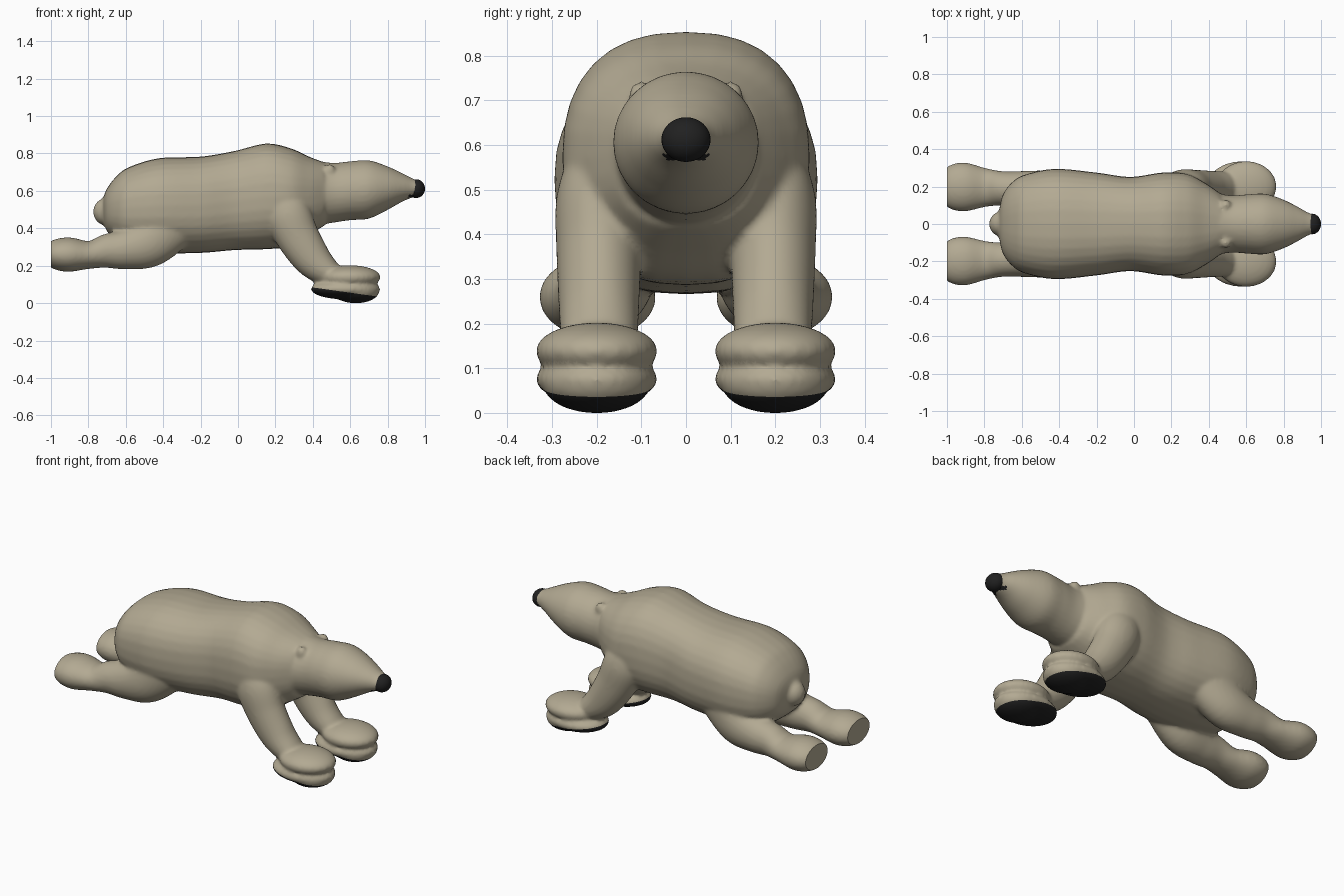
import bpy, bmesh, math
from mathutils import Vector

cube = bpy.data.objects.get("Cube")
if cube:
    bpy.data.objects.remove(cube, do_unlink=True)


def material(name, rgb, rough=0.8):
    m = bpy.data.materials.new(name)
    m.use_nodes = True
    m.diffuse_color = (*rgb, 1)
    shader = m.node_tree.nodes["Principled BSDF"]
    shader.inputs["Base Color"].default_value = (*rgb, 1)
    shader.inputs["Roughness"].default_value = rough
    return m


fur = material("warm grey fur", (0.45, 0.40, 0.29))
dark = material("black skin", (0.015, 0.015, 0.015))


def spline(rows, steps=6):
    """Smooth curve through rows of equal length."""
    rows = [Vector(r) for r in rows]
    out = []
    for i in range(len(rows) - 1):
        p0, p1, p2 = rows[max(i - 1, 0)], rows[i], rows[i + 1]
        p3 = rows[min(i + 2, len(rows) - 1)]
        for k in range(steps):
            t = k / steps
            out.append(0.5 * (2 * p1 + (p2 - p0) * t
                              + (2 * p0 - 5 * p1 + 4 * p2 - p3) * t * t
                              + (3 * p1 - p0 - 3 * p2 + p3) * t ** 3))
    return out + [rows[-1]]


def loft(bm, rows, power=2.0, upright=False, sides=32):
    """Closed tube; each row is x, y, z, half width, half height."""
    rows = spline(rows)
    rings = []
    for i, (x, y, z, w, h) in enumerate(rows):
        a, b = rows[max(i - 1, 0)], rows[min(i + 1, len(rows) - 1)]
        d = Vector((b[0] - a[0], 0, b[2] - a[2])).normalized()
        up = Vector((0, 0, 1)) if upright else Vector((-d.z, 0, d.x))
        ring = []
        for k in range(sides):
            t = 2 * math.pi * k / sides
            c, s = math.cos(t), math.sin(t)
            u = math.copysign(abs(c) ** (2 / power), c) * w
            v = math.copysign(abs(s) ** (2 / power), s) * h
            ring.append(bm.verts.new(Vector((x, y + u, z)) + up * v))
        rings.append(ring)
    for r, q in zip(rings, rings[1:]):
        for k in range(sides):
            n = (k + 1) % sides
            bm.faces.new((r[k], r[n], q[n], q[k]))
    bm.faces.new(rings[0][::-1])
    bm.faces.new(rings[-1])


def blob(bm, centre, size):
    ball = bmesh.ops.create_uvsphere(bm, u_segments=32, v_segments=20, radius=1)
    for v in ball["verts"]:
        v.co = Vector(centre) + Vector(a * b for a, b in zip(v.co, size))


bm = bmesh.new()

# Trunk: x, top, bottom, half width
trunk = [(-0.72, .56, .44, .08), (-0.70, .61, .38, .16), (-0.65, .675, .33, .225),
         (-0.58, .725, .29, .265), (-0.42, .772, .265, .295), (-0.2, .78, .265, .275),
         (-0.02, .81, .28, .252), (0.15, .85, .285, .275), (0.28, .825, .30, .27),
         (0.38, .78, .36, .22), (0.46, .75, .41, .165)]
loft(bm, [(x, 0, (t + b) / 2, w, (t - b) / 2) for x, t, b, w in trunk], 2.4, True)

# Neck, head and muzzle
head = [(0.35, .77, .40, .19), (0.5, .747, .425, .155), (0.6, .755, .44, .158),
        (0.7, .76, .448, .162), (0.8, .728, .495, .13), (0.88, .69, .54, .09),
        (0.93, .665, .56, .062), (0.965, .65, .575, .05)]
loft(bm, [(x, 0, (t + b) / 2, w, (t - b) / 2) for x, t, b, w in head], 2.0, True)

# Tail
blob(bm, (-0.70, 0, .485), (.075, .07, .075))

for s in (-1, 1):
    # Ears
    blob(bm, (0.49, s * .1, .705), (.03, .03, .035))
    # Front leg
    loft(bm, [(0.2, s * .17, .60, .08, .10), (0.26, s * .19, .48, .10, .125),
              (0.32, s * .195, .35, .095, .115), (0.40, s * .195, .23, .09, .10),
              (0.48, s * .195, .16, .085, .075), (0.55, s * .2, .12, .07, .05)])
    # Front paw: upper and lower lobes
    blob(bm, (0.60, s * .2, .135), (.163, .137, .064))
    blob(bm, (0.575, s * .2, .072), (.186, .137, .055))
    blob(bm, (0.63, s * .2, .06), (.125, .12, .064))
    # Hind leg and foot
    loft(bm, [(-0.38, s * .16, .42, .11, .16), (-0.48, s * .175, .32, .11, .135),
              (-0.6, s * .185, .285, .098, .108), (-0.7, s * .19, .275, .092, .092),
              (-0.79, s * .195, .255, .103, .074), (-0.9, s * .198, .256, .130, .092),
              (-0.98, s * .198, .258, .118, .08), (-1.04, s * .198, .26, .07, .045)])

bmesh.ops.recalc_face_normals(bm, faces=bm.faces)
mesh = bpy.data.meshes.new("bear_body")
bm.to_mesh(mesh)
bm.free()
body = bpy.data.objects.new("bear_body", mesh)
bpy.context.collection.objects.link(body)

# Fuse the parts into one soft skin
remesh = body.modifiers.new("fuse", "REMESH")
remesh.mode = "VOXEL"
remesh.voxel_size = 0.01
smooth = body.modifiers.new("soften", "SMOOTH")
smooth.factor = 0.5
smooth.iterations = 8
skin = bpy.data.meshes.new_from_object(
    body.evaluated_get(bpy.context.evaluated_depsgraph_get()))
body.modifiers.clear()
body.data = skin
bpy.data.meshes.remove(mesh)
skin.name = "bear_body"
skin.materials.clear()
skin.materials.append(fur)
skin.materials.append(dark)

bm = bmesh.new()
bm.from_mesh(skin)
# Flat ends of the hind feet
cut = bmesh.ops.bisect_plane(bm, geom=bm.verts[:] + bm.edges[:] + bm.faces[:],
                             plane_co=(-1, 0, 0), plane_no=(-1, 0, 0), clear_outer=True)
rim = [e for e in cut["geom_cut"] if isinstance(e, bmesh.types.BMEdge)]
bmesh.ops.edgeloop_fill(bm, edges=rim)
# Rest on the ground
low = min(v.co.z for v in bm.verts)
bmesh.ops.translate(bm, verts=bm.verts, vec=(0, 0, -low))
# Dark paw soles, cut along a sloping plane
point, normal = Vector((0.39, 0, .085)), Vector((.14, 0, 1)).normalized()
paws = [f for f in bm.faces if f.calc_center_median().z < .13]
parts = set(paws) | {e for f in paws for e in f.edges} | {v for f in paws for v in f.verts}
bmesh.ops.bisect_plane(bm, geom=list(parts), plane_co=point, plane_no=normal)
for f in bm.faces:
    c = f.calc_center_median()
    f.smooth = True
    sole = c.x > .3 and (c - point).dot(normal) < 0
    mouth = c.x > .91 and abs(c.z - .573) < .007
    f.material_index = int(sole or mouth)
bm.to_mesh(skin)
bm.free()

# Nose
bpy.ops.mesh.primitive_uv_sphere_add(segments=32, ring_count=20, radius=1,
                                     location=(0.952, 0, .612))
nose = bpy.context.object
nose.name = "nose"
nose.scale = (.048, .055, .05)
nose.data.materials.append(dark)

for ob in (body, nose):
    bpy.ops.object.select_all(action="DESELECT")
    ob.select_set(True)
    bpy.context.view_layer.objects.active = ob
    bpy.ops.object.shade_smooth_by_angle(angle=math.radians(50))
